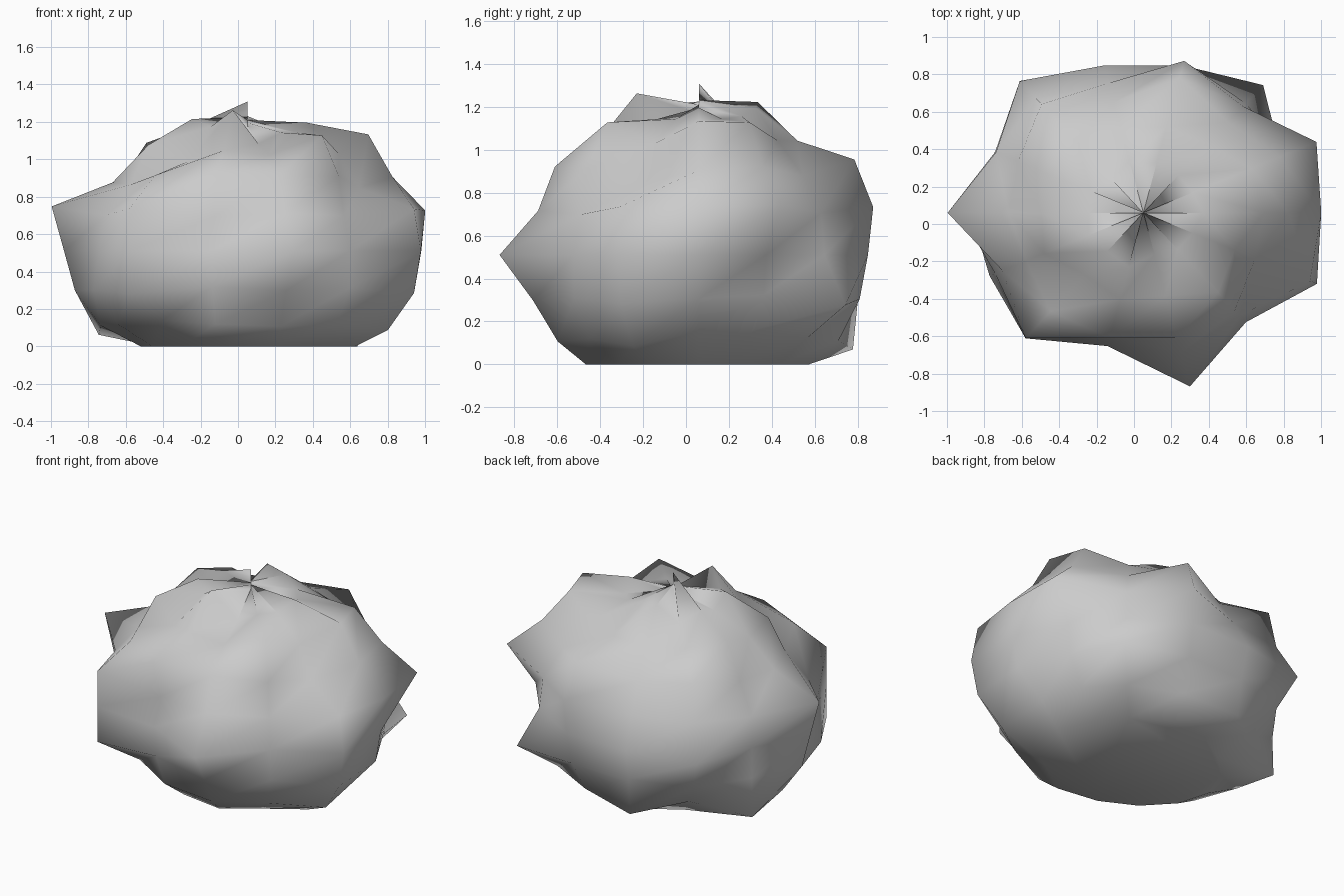
import bpy
import bmesh
import math

# Remove the default cube
default_cube = bpy.data.objects.get("Cube")
if default_cube:
    bpy.data.objects.remove(default_cube, do_unlink=True)

SEGMENTS, RINGS = 14, 10
CENTRE = (0.05, 0.06, 0.51)
RADII = (1.0, 0.85, 0.7)

# Bulges and dents in percent of the radius, one row per ring from the crown
# down, one entry per column anticlockwise from +x. The crown row makes a
# ragged pinch, because every column ends there at its own height.
BULGES = (
    (0, -5, -2, 3, 3, 2, 14, -3, 0, 2, 0, -6, -4, -2),
    (3, -5, -3, 3, 7, -13, 1, -5, 6, 0, 13, -14, -5, -5),
    (10, 9, -6, -6, -6, -5, 2, -7, 0, -15, -5, -9, 9, -8),
    (-4, 0, -10, 8, -12, 8, -8, -11, -14, -2, 0, 0, -3, -18),
    (0, 8, -10, 3, -12, -3, -8, 10, -12, 6, -16, -5, -13, 4),
    (-7, -15, -12, -5, -5, 6, -12, -2, -12, 1, -14, 12, -12, 3),
    (-6, -14, 8, -5, -6, -3, -8, -3, -4, 6, -11, -2, -8, 4),
    (-13, -15, -6, -3, 7, -9, 9, -3, -5, -10, -5, -2, -5, 3),
    (0, -8, -4, 5, 0, -8, -6, -3, -4, -4, 0, 8, -3, 9),
)


def stone_point(ring, column):
    """Point on the squashed ball, flattened where it meets the ground."""
    polar = math.pi * ring / RINGS
    turn = 2 * math.pi * column / SEGMENTS
    factor = 1 + BULGES[ring][column] / 100
    direction = (math.sin(polar) * math.cos(turn),
                 math.sin(polar) * math.sin(turn),
                 math.cos(polar))
    x, y, z = (centre + radius * part * factor
               for centre, radius, part in zip(CENTRE, RADII, direction))
    return x, y, max(z, 0)


def make_material(name, colour):
    material = bpy.data.materials.new(name)
    material.use_nodes = True
    material.diffuse_color = colour
    shader = material.node_tree.nodes["Principled BSDF"]
    shader.inputs["Base Color"].default_value = colour
    shader.inputs["Roughness"].default_value = 0.9
    return material


# Stone body: rings of points from the crown down to the flat base,
# every patch split along the same diagonal
bm = bmesh.new()
rings = [[bm.verts.new(stone_point(ring, column)) for column in range(SEGMENTS)]
         for ring in range(len(BULGES))]
for upper, lower in zip(rings, rings[1:]):
    for column in range(SEGMENTS):
        after = (column + 1) % SEGMENTS
        bm.faces.new((upper[column], lower[column], upper[after]))
        bm.faces.new((lower[column], lower[after], upper[after]))

# Flat underside
bm.faces.new(reversed(rings[-1]))
for face in bm.faces:
    face.smooth = True

mesh = bpy.data.meshes.new("boulder")
bm.to_mesh(mesh)
bm.free()
mesh.materials.append(make_material("stone grey", (0.6, 0.6, 0.6, 1)))
boulder = bpy.data.objects.new("boulder", mesh)
bpy.context.collection.objects.link(boulder)
